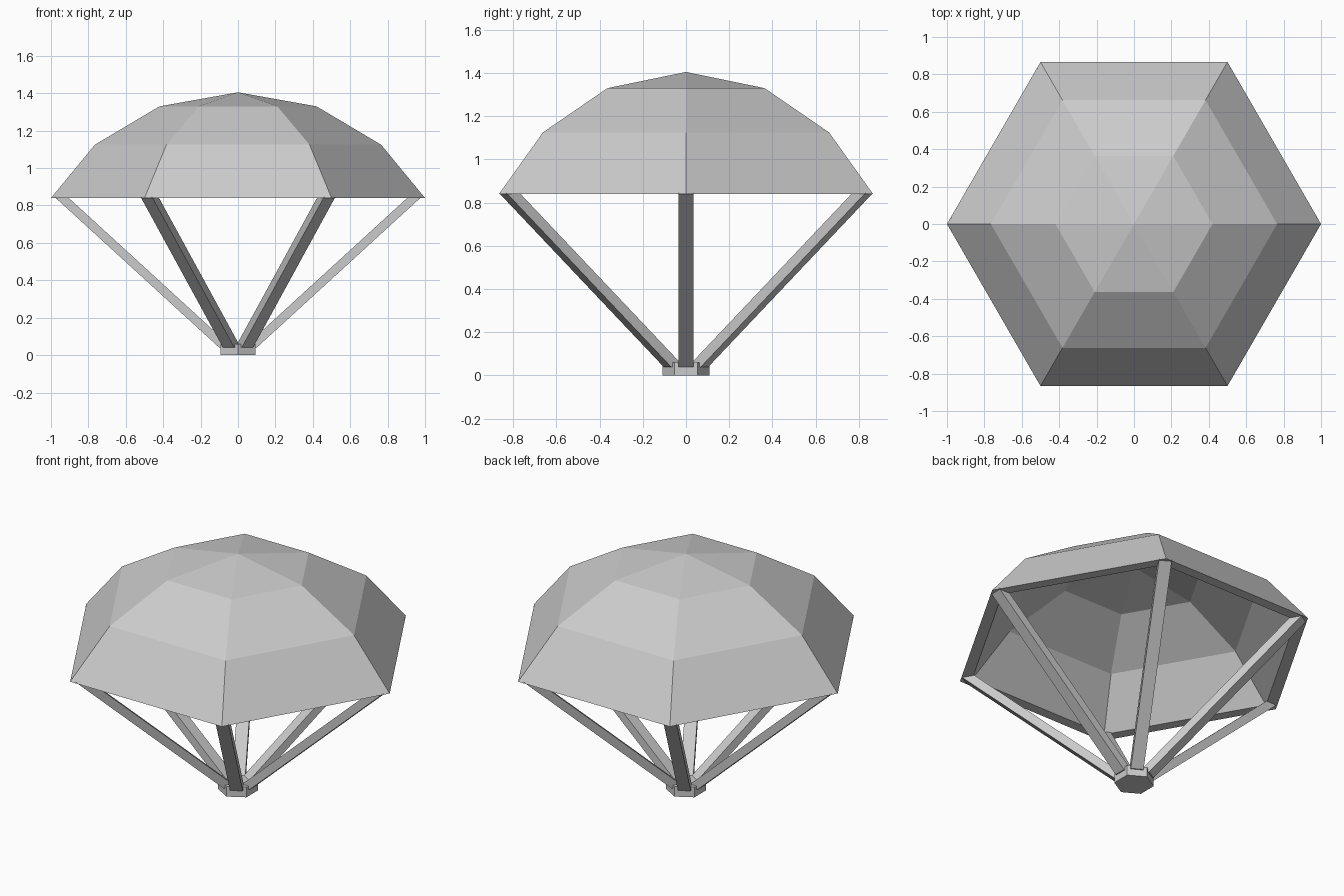
import bpy
import bmesh
from math import cos, sin, pi
from mathutils import Matrix, Vector

SIDES = 6

cube = bpy.data.objects.get("Cube")
if cube:
    bpy.data.objects.remove(cube, do_unlink=True)

grey = bpy.data.materials.new("plain grey")
grey.use_nodes = True
grey.diffuse_color = (0.6, 0.6, 0.6, 1)
grey.node_tree.nodes["Principled BSDF"].inputs["Base Color"].default_value = (0.6, 0.6, 0.6, 1)


def finish(name, bm):
    bmesh.ops.recalc_face_normals(bm, faces=bm.faces[:])
    mesh = bpy.data.meshes.new(name)
    bm.to_mesh(mesh)
    bm.free()
    mesh.materials.append(grey)
    obj = bpy.data.objects.new(name, mesh)
    bpy.context.collection.objects.link(obj)
    return obj


def lathe(name, profile, turn=0.0):
    """Six-sided solid from (radius, height) points; radius 0 closes to a tip."""
    bm = bmesh.new()
    rings = []
    for r, z in profile:
        count = SIDES if r else 1
        rings.append([bm.verts.new((r * cos(turn + 2 * pi * i / SIDES),
                                    r * sin(turn + 2 * pi * i / SIDES), z))
                      for i in range(count)])
    for a, b in zip(rings, rings[1:]):
        for i in range(SIDES):
            j = (i + 1) % SIDES
            corners = [a[i % len(a)], a[j % len(a)], b[j % len(b)], b[i % len(b)]]
            bm.faces.new(list(dict.fromkeys(corners)))
    return finish(name, bm)


# Hollow faceted canopy: outer skin, flat rim, inner skin
lathe("canopy", [(0, 1.405), (0.42, 1.33), (0.765, 1.125), (1.0, 0.84),
                 (0.93, 0.84), (0.715, 1.095), (0.395, 1.285), (0, 1.355)])

# Hub where the straps meet, with its flat sides facing the straps
lathe("hub", [(0, 0), (0.108, 0), (0.108, 0.06), (0, 0.06)], turn=pi / SIDES)

# Slanted straps, cut level at both ends
for n in range(SIDES):
    bm = bmesh.new()
    bmesh.ops.create_cube(bm, size=1)
    for v in bm.verts:
        top, outer = v.co.z > 0, v.co.x > 0
        radius = (0.98 if top else 0.10) - (0 if outer else 0.07)
        v.co = Vector((radius, 0.035 if v.co.y > 0 else -0.035, 0.845 if top else 0.04))
    bm.transform(Matrix.Rotation(2 * pi * n / SIDES, 4, 'Z'))
    finish(f"strap_{n + 1}", bm)
